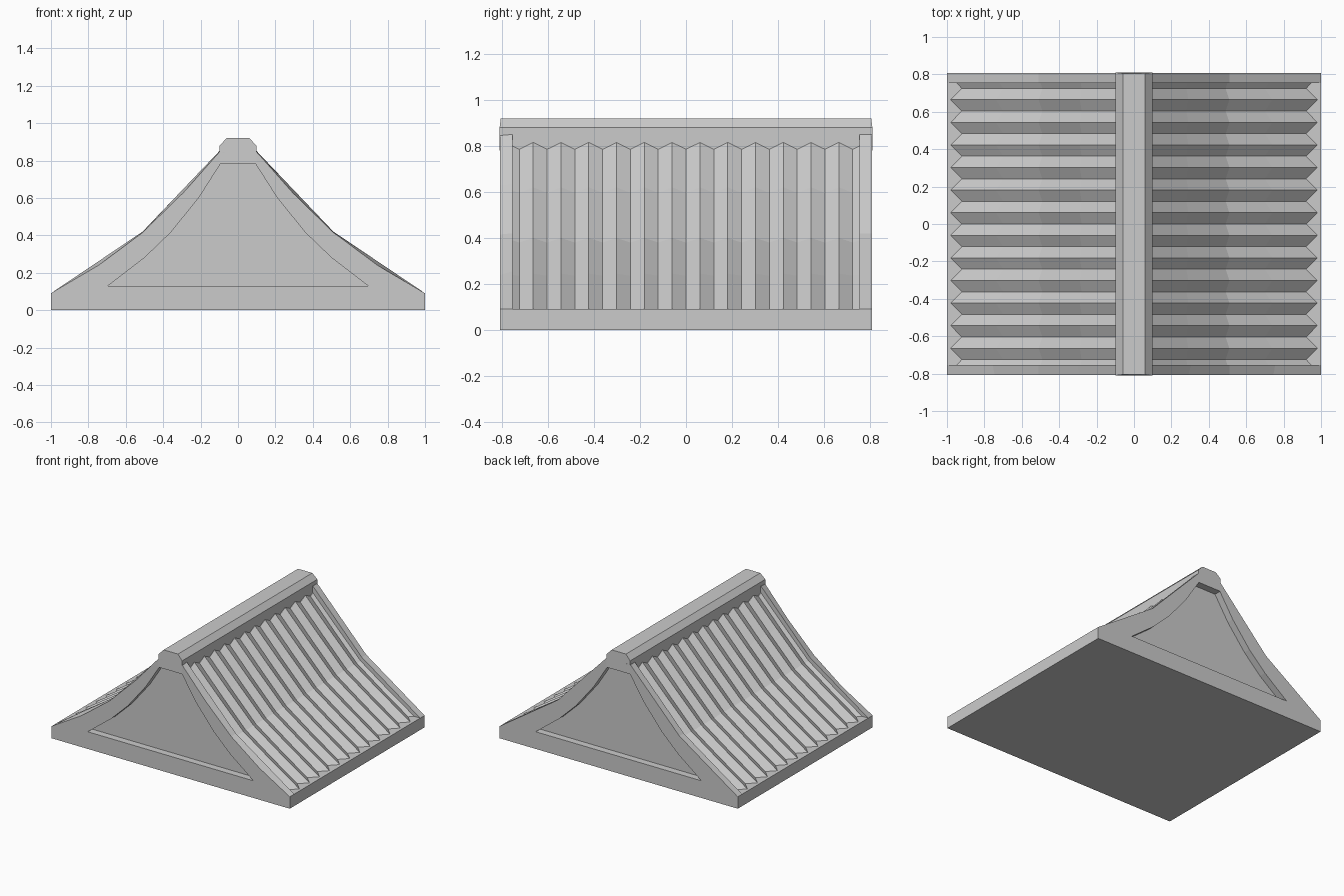
import bpy, bmesh

if "Cube" in bpy.data.objects:
    bpy.data.objects.remove(bpy.data.objects["Cube"])


def loft(name, sections):
    """Skin closed (x, z) outlines placed along y: [(y, outline), ...]."""
    bm = bmesh.new()
    rings = [[bm.verts.new((x, y, z)) for x, z in pts] for y, pts in sections]
    n = len(rings[0])
    for a, b in zip(rings, rings[1:]):
        for i in range(n):
            j = (i + 1) % n
            bm.faces.new((a[i], a[j], b[j], b[i]))
    bm.faces.new(rings[0])
    bm.faces.new(rings[-1])
    bmesh.ops.recalc_face_normals(bm, faces=bm.faces)
    mesh = bpy.data.meshes.new(name)
    bm.to_mesh(mesh)
    bm.free()
    obj = bpy.data.objects.new(name, mesh)
    bpy.context.collection.objects.link(obj)
    return obj


def mirrored(half):
    """Complete a right-hand half outline with its left-hand copy."""
    return half + [(-x, z) for x, z in reversed(half)]


# Ribbed roof with base slab: valleys and crests alternate along y
crest = [(1, 0), (1, .09), (.98, .09), (.74, .245), (.51, .40), (.29, .62), (.10, .815)]
valley = [(1, 0), (1, .09), (.92, .09), (.70, .235), (.49, .38), (.28, .595), (.10, .785)]
middle = [((a + c) / 2, (b + d) / 2) for (a, b), (c, d) in zip(crest, valley)]
WALL, END, STEP = .755, .808, .0604

sections = [(-WALL, mirrored(middle))]
for i in range(-12, 13):
    sections.append((i * STEP, mirrored(crest if i % 2 else valley)))
sections.append((WALL, mirrored(middle)))
loft("ribbed_roof", sections)

# Gable frames with a recessed panel; the front outer edge sags slightly
straight = [(1, 0), (1, .09), (.755, .255), (.51, .42), (.305, .635), (.10, .85)]
sagged = [(1, 0), (1, .09), (.745, .24), (.51, .415), (.29, .63), (.10, .845)]
recess = [(.695, .13), (.50, .28), (.36, .415), (.21, .60), (.095, .78)]
for side, outer, label in ((-1, sagged, "front"), (1, straight, "back")):
    frame = loft(label + "_gable_frame",
                 [(side * WALL, mirrored(straight)), (side * END, mirrored(outer))])
    cutter = loft(label + "_recess_cutter",
                  [(side * .70, mirrored(recess)), (side * .90, mirrored(recess))])
    cutter.hide_render = True
    cutter.hide_viewport = True
    cut = frame.modifiers.new("recess", "BOOLEAN")
    cut.operation = "DIFFERENCE"
    cut.object = cutter
    cut.solver = "EXACT"

# Ridge beam with chamfered top and slightly tapered ends
ridge = [(.098, .78), (.098, .88), (.06, .92)]
inner = mirrored(ridge)
tapered = [(x, z) for x, z in inner]
beam = loft("ridge_beam", [(-.81, tapered), (.81, tapered)])
for v in beam.data.vertices:
    if v.co.z > .9:
        v.co.y *= .805 / .81
